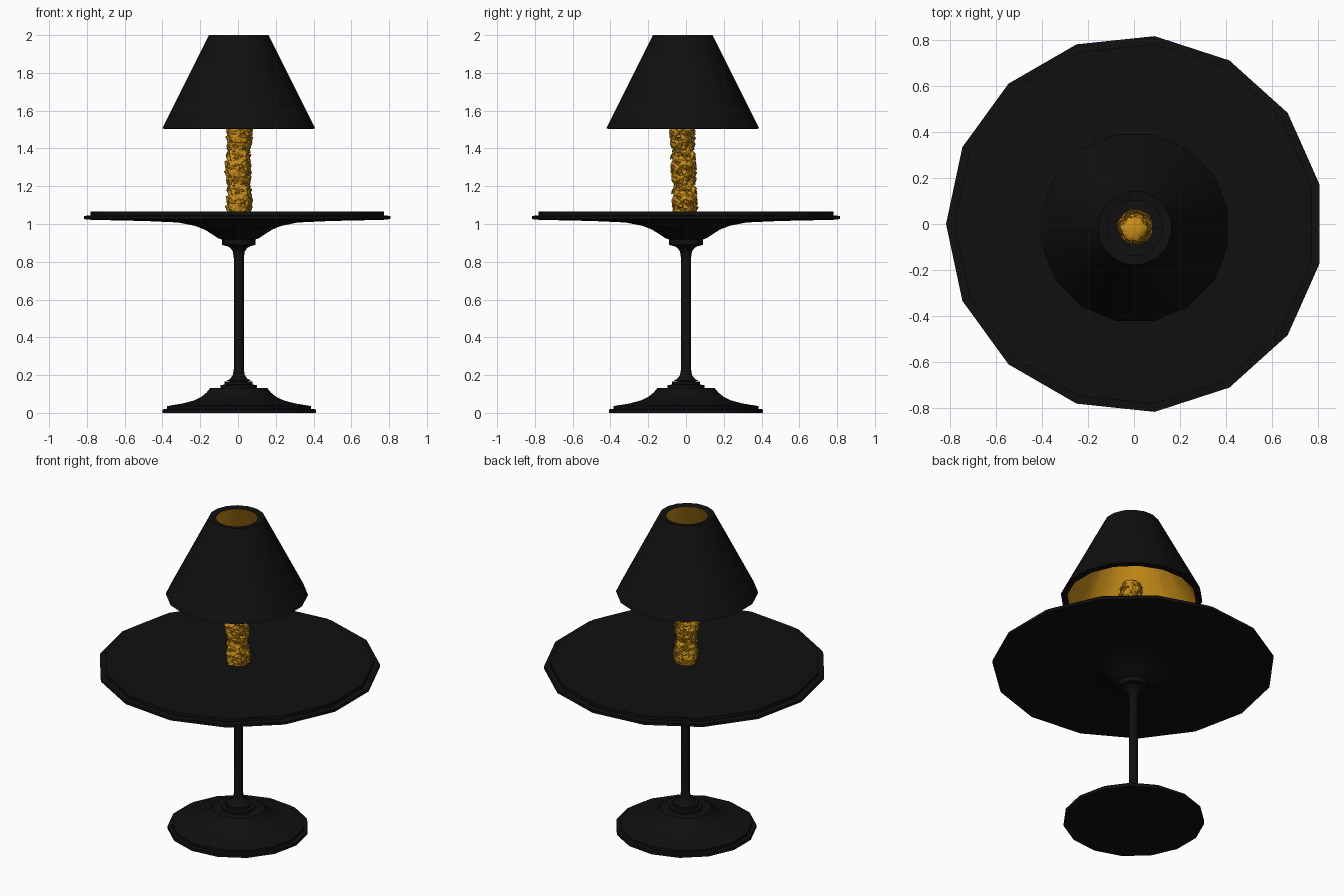
import bpy, bmesh, math, random
from mathutils import Vector, Matrix, noise

random.seed(4)
cube = bpy.data.objects.get("Cube")
if cube:
    bpy.data.objects.remove(cube, do_unlink=True)


def material(name, rgb, rough):
    m = bpy.data.materials.new(name)
    m.use_nodes = True
    m.diffuse_color = (*rgb, 1)
    bsdf = m.node_tree.nodes["Principled BSDF"]
    bsdf.inputs["Base Color"].default_value = (*rgb, 1)
    bsdf.inputs["Roughness"].default_value = rough
    return m


BLACK = material("black", (0.005, 0.005, 0.005), 0.5)
GOLD = material("gold", (0.58, 0.27, 0.009), 0.5)


def finish(name, bm, mats):
    bmesh.ops.remove_doubles(bm, verts=bm.verts, dist=1e-5)
    bmesh.ops.recalc_face_normals(bm, faces=bm.faces)
    mesh = bpy.data.meshes.new(name)
    bm.to_mesh(mesh)
    bm.free()
    for m in mats:
        mesh.materials.append(m)
    ob = bpy.data.objects.new(name, mesh)
    bpy.context.collection.objects.link(ob)
    bpy.ops.object.select_all(action='DESELECT')
    ob.select_set(True)
    bpy.context.view_layer.objects.active = ob
    bpy.ops.object.shade_smooth_by_angle(angle=math.radians(32))
    return ob


def lathe(name, profile, sides, phase, mats, centre=(0, 0), closed=False, gold=()):
    """Revolve (radius, z) points; segments listed in gold get material 1."""
    bm = bmesh.new()
    rings = []
    for r, z in profile:
        rings.append([bm.verts.new((centre[0] + r * math.cos(phase + math.tau * i / sides),
                                    centre[1] + r * math.sin(phase + math.tau * i / sides), z))
                      for i in range(sides)])
    count = len(rings) if closed else len(rings) - 1
    for k in range(count):
        a, b = rings[k], rings[(k + 1) % len(rings)]
        for i in range(sides):
            j = (i + 1) % sides
            f = bm.faces.new((a[i], a[j], b[j], b[i]))
            f.material_index = 1 if k in gold else 0
    return finish(name, bm, mats)


# Table top with stepped rim and trumpet underside
lathe("table_top", [
    (0, 1.066), (0.785, 1.066), (0.785, 1.045), (0.82, 1.043), (0.82, 1.026),
    (0.78, 1.022), (0.50, 1.016), (0.32, 1.008), (0.23, 0.99), (0.18, 0.97),
    (0.14, 0.945), (0.11, 0.925), (0.09, 0.918), (0.09, 0.89), (0.07, 0.884),
    (0, 0.884)], 15, math.pi, [BLACK], (0.004, 0))

# Pole, flared at both ends
lathe("pole", [
    (0, 0.885), (0.065, 0.885), (0.045, 0.873), (0.032, 0.855), (0.027, 0.82),
    (0.027, 0.23), (0.032, 0.20), (0.045, 0.182), (0.068, 0.168), (0, 0.166)],
    15, 0, [BLACK], (0.004, 0))

# Foot with stepped collar, sweeping bell and rim
lathe("foot", [
    (0, 0.167), (0.075, 0.167), (0.075, 0.15), (0.098, 0.147), (0.098, 0.133),
    (0.152, 0.132), (0.172, 0.108), (0.20, 0.085), (0.24, 0.066), (0.30, 0.05),
    (0.385, 0.036), (0.385, 0.02), (0.41, 0.019), (0.41, 0), (0, 0)],
    15, 0, [BLACK], (0.002, 0))

# Shade: thick conical shell with gold lining (segment 2)
c = math.cos(math.pi / 16)
lathe("lamp_shade", [
    (0.405 / c, 1.505), (0.158 / c, 2.0), (0.120 / c, 1.995), (0.368 / c, 1.502)],
    16, math.pi / 16, [BLACK, GOLD], (0.004, -0.017), closed=True, gold=(2,))

# Lamp column: three stacked lumps of rough ornament, leaning slightly back to front
Z0, Z1, LUMP = 1.064, 1.615, 0.184


def axis(z):
    t = z - Z0
    return Vector((0.003 + 0.004 * math.sin(t * 20), -0.005 - 0.035 * t, z))


def column_radius(z):
    return 0.052 + 0.011 * abs(math.sin(math.pi * (z - Z0 + 0.04) / LUMP)) ** 0.6


bm = bmesh.new()
SIDES, ROWS = 64, 190
rows = []
for k in range(ROWS + 1):
    z = Z0 + (Z1 - Z0) * k / ROWS
    cap = min(1, math.sqrt(max(0, 1 - (1 - min(1, (Z1 - z) / 0.035)) ** 2)))
    row = []
    for i in range(SIDES):
        a = math.tau * i / SIDES
        d = Vector((math.cos(a), math.sin(a), 0))
        local = (z - Z0) % LUMP
        n = noise.noise(Vector((d.x * 2.2, d.y * 2.2, local * 38)))
        n2 = noise.noise(Vector((d.x * 5, d.y * 5, local * 90 + 7)))
        r = cap * (column_radius(z) + 0.011 * n + 0.007 * n2)
        row.append(bm.verts.new(axis(z) + d * r))
    rows.append(row)
for a, b in zip(rows, rows[1:]):
    for i in range(SIDES):
        j = (i + 1) % SIDES
        bm.faces.new((a[i], a[j], b[j], b[i]))
bm.faces.new(rows[0])
finish("lamp_column", bm, [GOLD])

# Small scrolls and beads scattered over the column, repeated on each lump
bm = bmesh.new()


def scroll(place, big, small, seg=10, tube=5):
    ring = [[bm.verts.new(place @ Vector((
        (big + small * math.cos(math.tau * j / tube)) * math.cos(math.tau * i / seg),
        (big + small * math.cos(math.tau * j / tube)) * math.sin(math.tau * i / seg),
        small * math.sin(math.tau * j / tube)))) for j in range(tube)] for i in range(seg)]
    for i in range(seg):
        for j in range(tube):
            i2, j2 = (i + 1) % seg, (j + 1) % tube
            bm.faces.new((ring[i][j], ring[i2][j], ring[i2][j2], ring[i][j2]))


for _ in range(75):
    a, h = random.uniform(0, math.tau), random.uniform(0.005, LUMP)
    big = random.uniform(0.006, 0.013)
    tilt = Matrix.Rotation(random.uniform(-0.8, 0.8), 4, 'X')
    bead = random.random() < 0.35
    for n in range(3):
        z = Z0 + h + n * LUMP
        if z > Z1 - 0.03:
            continue
        d = Vector((math.cos(a), math.sin(a), 0))
        place = (Matrix.Translation(axis(z) + d * (column_radius(z) + 0.003))
                 @ d.to_track_quat('Z', 'Y').to_matrix().to_4x4() @ tilt)
        if bead:
            bmesh.ops.create_icosphere(bm, subdivisions=1, radius=big * 0.7, matrix=place)
        else:
            scroll(place, big, 0.003)
finish("column_ornament", bm, [GOLD])
